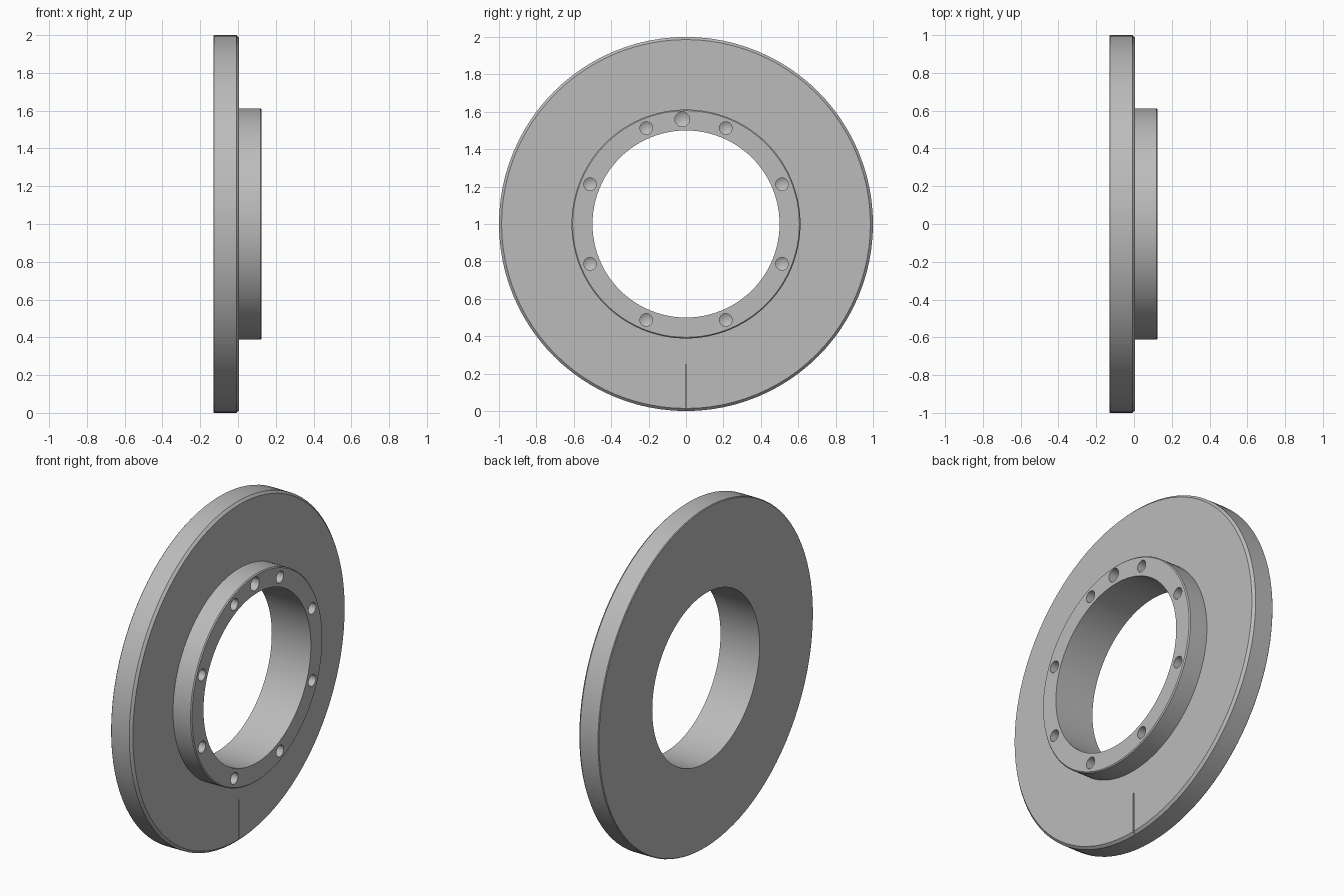
import bpy, bmesh
from math import pi, sin, cos, radians
from mathutils import Matrix, Vector

if "Cube" in bpy.data.objects:
    bpy.data.objects.remove(bpy.data.objects["Cube"], do_unlink=True)

steel = bpy.data.materials.new("grey_steel")
steel.use_nodes = True
GREY = (0.5, 0.5, 0.5, 1)
steel.diffuse_color = GREY
steel.node_tree.nodes["Principled BSDF"].inputs["Base Color"].default_value = GREY

CENTRE_Z = 1.0
BACK, FACE, FRONT = -0.13, 0.005, 0.125
BORE, HUB, RIM = 0.5, 0.612, 1.0
SEGMENTS = 96


def make_object(name, bm):
    bmesh.ops.recalc_face_normals(bm, faces=bm.faces)
    mesh = bpy.data.meshes.new(name)
    bm.to_mesh(mesh)
    bm.free()
    mesh.materials.append(steel)
    obj = bpy.data.objects.new(name, mesh)
    bpy.context.collection.objects.link(obj)
    return obj


def lathe(bm, profile, steps, centre):
    """Turn a closed or axis-ended (x, radius) profile around the x direction."""
    rings = []
    for i in range(steps):
        a = 2 * pi * i / steps
        rings.append([bm.verts.new(centre + Vector((x, r * sin(a), r * cos(a))))
                      for x, r in profile])
    for i in range(steps):
        a, b = rings[i], rings[(i + 1) % steps]
        for j in range(len(profile)):
            k = (j + 1) % len(profile)
            bm.faces.new((a[j], a[k], b[k], b[j]))


# Flanged ring: wide disc with a raised hub, chamfered edges and open bore
bm = bmesh.new()
lathe(bm, [(BACK, BORE), (BACK, RIM - 0.004), (BACK + 0.004, RIM),
           (FACE - 0.014, RIM), (FACE, RIM - 0.014),
           (FACE, HUB), (FRONT - 0.006, HUB), (FRONT, HUB - 0.006),
           (FRONT, BORE)], SEGMENTS, Vector((0, 0, CENTRE_Z)))
ring = make_object("flanged_ring", bm)


# Blind drilled holes with pointed bottoms
def drill(bm, y, z, radius, depth):
    start = FRONT + 0.02
    place = Matrix.Translation((0, y, z)) @ Matrix.Rotation(pi / 2, 4, "Y")
    length = depth + 0.02
    shaft = bmesh.ops.create_cone(
        bm, cap_ends=True, segments=20, radius1=radius, radius2=radius, depth=length,
        matrix=Matrix.Translation((start - length / 2, 0, 0)) @ place)
    # Pull the centre of the bottom cap inward to form the drill tip
    end = min(v.co.x for v in shaft["verts"])
    cap = next(f for f in {f for v in shaft["verts"] for f in v.link_faces}
               if all(abs(v.co.x - end) < 1e-5 for v in f.verts))
    tip = bmesh.ops.poke(bm, faces=[cap])["verts"][0]
    tip.co.x -= radius * 0.6


bm = bmesh.new()
for i in range(8):
    a = radians(22.5 + 45 * i)
    drill(bm, 0.555 * sin(a), CENTRE_Z + 0.555 * cos(a), 0.034, 0.09)
drill(bm, -0.02, CENTRE_Z + 0.56, 0.04, 0.09)

# Narrow index groove at the bottom of the disc face
bmesh.ops.create_cube(bm, size=1, matrix=Matrix.Translation((FACE, 0, 0.115))
                      @ Matrix.Diagonal((0.02, 0.008, 0.27, 1)))
cutter = make_object("hole_cutter", bm)
cutter.hide_render = True

cut = ring.modifiers.new("holes", "BOOLEAN")
cut.operation = "DIFFERENCE"
cut.solver = "EXACT"
cut.object = cutter

bpy.ops.object.select_all(action="DESELECT")
ring.select_set(True)
bpy.context.view_layer.objects.active = ring
bpy.ops.object.modifier_apply(modifier=cut.name)
bpy.data.objects.remove(cutter, do_unlink=True)
bpy.ops.object.shade_smooth_by_angle(angle=radians(30))
